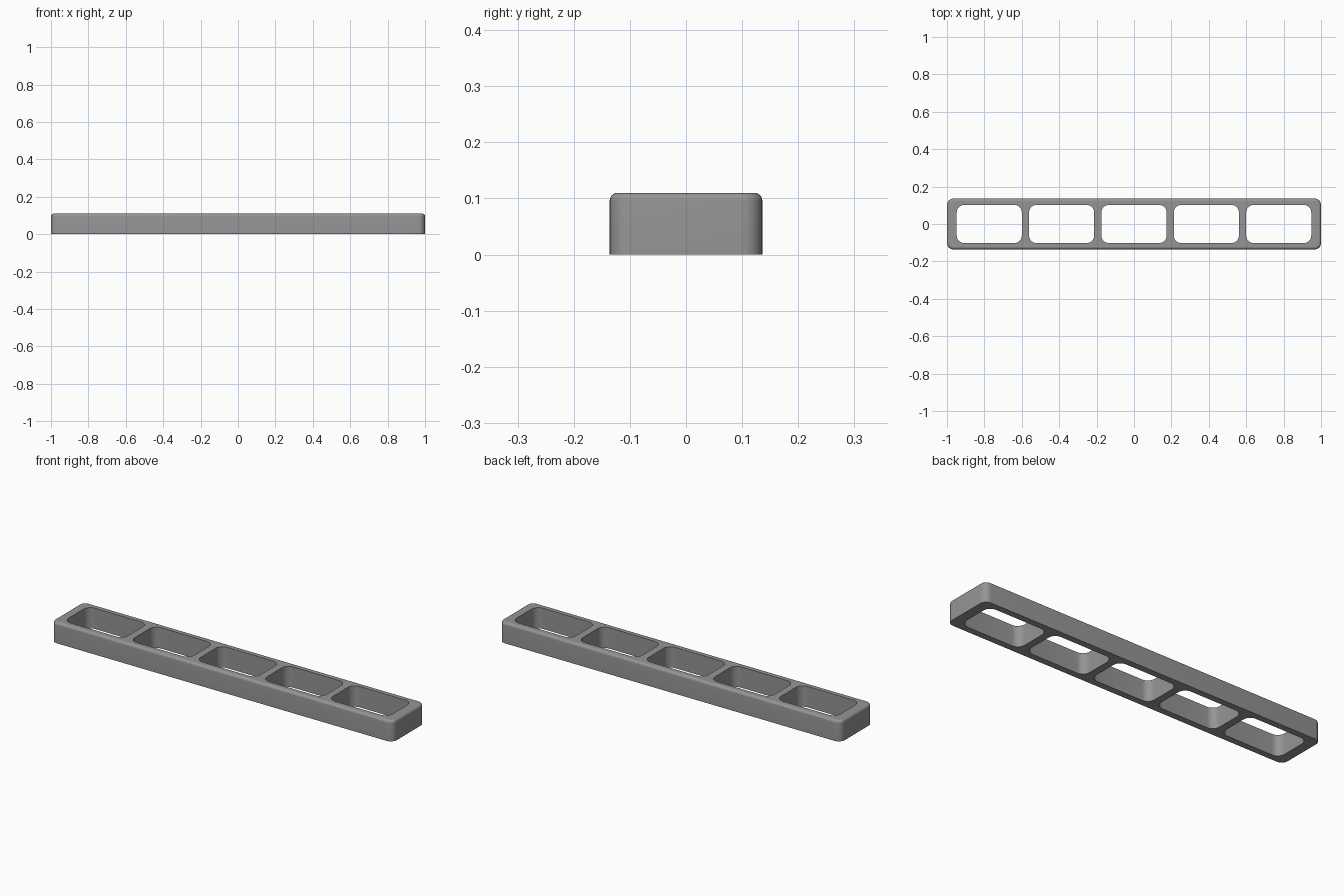
import bpy, bmesh, math

if "Cube" in bpy.data.objects:
    bpy.data.objects.remove(bpy.data.objects["Cube"])

HX, HY, H = 1.0, 0.136, 0.11      # half length, half depth, height
R, FILLET = 0.035, 0.014          # outer corner radius, top edge rounding
HOLE_X, HOLE_Y, HOLE_R = 0.174, 0.102, 0.04
PITCH, SEG = 0.387, 8

bm = bmesh.new()


def ring(cx, hx, hy, r, z):
    """Loop of vertices around a rounded rectangle."""
    verts = []
    for k, (sx, sy) in enumerate([(1, 1), (-1, 1), (-1, -1), (1, -1)]):
        for i in range(SEG + 1):
            a = math.radians(90) * (k + i / SEG)
            verts.append(bm.verts.new((cx + sx * (hx - r) + r * math.cos(a),
                                       sy * (hy - r) + r * math.sin(a), z)))
    return verts


def wall(lower, upper):
    n = len(lower)
    for i in range(n):
        j = (i + 1) % n
        bm.faces.new((lower[i], lower[j], upper[j], upper[i]))


# outer wall with rounded top edge
rings = [ring(0, HX, HY, R, 0)]
for i in range(7):
    a = math.radians(90) * i / 6
    d = FILLET * (1 - math.cos(a))
    rings.append(ring(0, HX - d, HY - d, R - d, H - FILLET + FILLET * math.sin(a)))
for lower, upper in zip(rings, rings[1:]):
    wall(lower, upper)
bottom, top = [rings[0]], [rings[-1]]

# five through openings
for k in range(-2, 3):
    lo, hi = (ring(k * PITCH, HOLE_X, HOLE_Y, HOLE_R, z) for z in (0, H))
    wall(hi, lo)
    bottom.append(lo)
    top.append(hi)

# flat top and bottom around the openings
for loops, nz in ((top, 1), (bottom, -1)):
    edges = [bm.edges.get((l[i - 1], l[i])) for l in loops for i in range(len(l))]
    bmesh.ops.triangle_fill(bm, edges=edges, use_beauty=True, normal=(0, 0, nz))
bmesh.ops.recalc_face_normals(bm, faces=bm.faces)

mesh = bpy.data.meshes.new("slotted_bar")
bm.to_mesh(mesh)
bm.free()
bar = bpy.data.objects.new("slotted_bar", mesh)
bpy.context.collection.objects.link(bar)

grey = bpy.data.materials.new("mid grey")
grey.diffuse_color = (0.3, 0.3, 0.3, 1)
grey.use_nodes = True
grey.node_tree.nodes["Principled BSDF"].inputs["Base Color"].default_value = grey.diffuse_color
mesh.materials.append(grey)

# smooth curved walls, flat caps
bpy.context.view_layer.objects.active = bar
bar.select_set(True)
bpy.ops.object.shade_smooth_by_angle(angle=math.radians(30))
for p in mesh.polygons:
    if abs(p.normal.z) > 0.999:
        p.use_smooth = False
